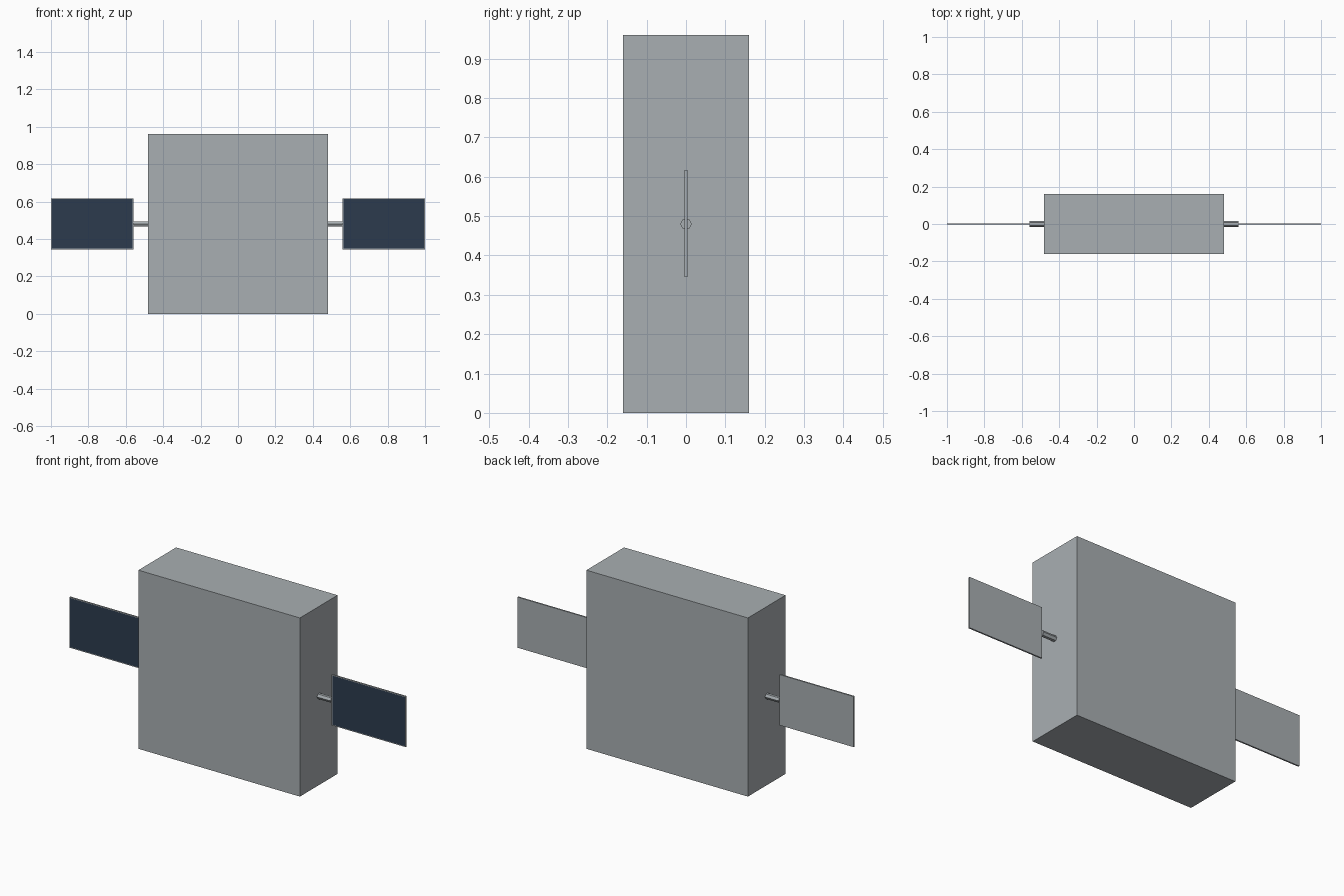
import bpy, bmesh, math
from mathutils import Matrix, Vector

cube = bpy.data.objects.get("Cube")
if cube:
    bpy.data.objects.remove(cube, do_unlink=True)


def material(name, rgb):
    mat = bpy.data.materials.new(name)
    mat.use_nodes = True
    mat.diffuse_color = (*rgb, 1)
    mat.node_tree.nodes["Principled BSDF"].inputs["Base Color"].default_value = (*rgb, 1)
    return mat


GREY = material("light grey", (0.395, 0.427, 0.447))
NAVY = material("navy blue", (0.025, 0.044, 0.076))


def finish(bm, name, *mats):
    mesh = bpy.data.meshes.new(name)
    bm.to_mesh(mesh)
    bm.free()
    for mat in mats:
        mesh.materials.append(mat)
    obj = bpy.data.objects.new(name, mesh)
    bpy.context.collection.objects.link(obj)
    return obj


def box(size, centre):
    bm = bmesh.new()
    matrix = Matrix.Translation(centre) @ Matrix.Diagonal((*size, 1))
    bmesh.ops.create_cube(bm, size=1, matrix=matrix)
    return bm


MID = 0.48

# Main body
finish(box((0.96, 0.32, 0.96), (0, 0, MID)), "body", GREY)

for side, sign in (("left", 1), ("right", -1)):
    # Hexagonal arm, with corners pointing to the front and back
    bm = bmesh.new()
    matrix = (Matrix.Translation((sign * 0.52, 0, MID))
              @ Matrix.Rotation(math.pi / 2, 4, "Y")
              @ Matrix.Rotation(math.pi / 2, 4, "Z"))
    bmesh.ops.create_cone(bm, cap_ends=True, segments=6, radius1=0.015,
                          radius2=0.015, depth=0.08, matrix=matrix)
    # Put a corner on the y axis whatever the starting angle
    if max(v.co.y for v in bm.verts) < 0.0145:
        bmesh.ops.rotate(bm, verts=bm.verts, cent=Vector((0, 0, MID)),
                         matrix=Matrix.Rotation(math.pi / 6, 3, "X"))
    finish(bm, side + "_arm", GREY)

    # Thin panel with an inset dark face on its front
    bm = box((0.44, 0.008, 0.272), (sign * 0.78, 0, MID + 0.001))
    bm.normal_update()
    front = [f for f in bm.faces if f.normal.y < -0.9]
    bmesh.ops.inset_region(bm, faces=front, thickness=0.006)
    front[0].material_index = 1
    finish(bm, side + "_panel", GREY, NAVY)
